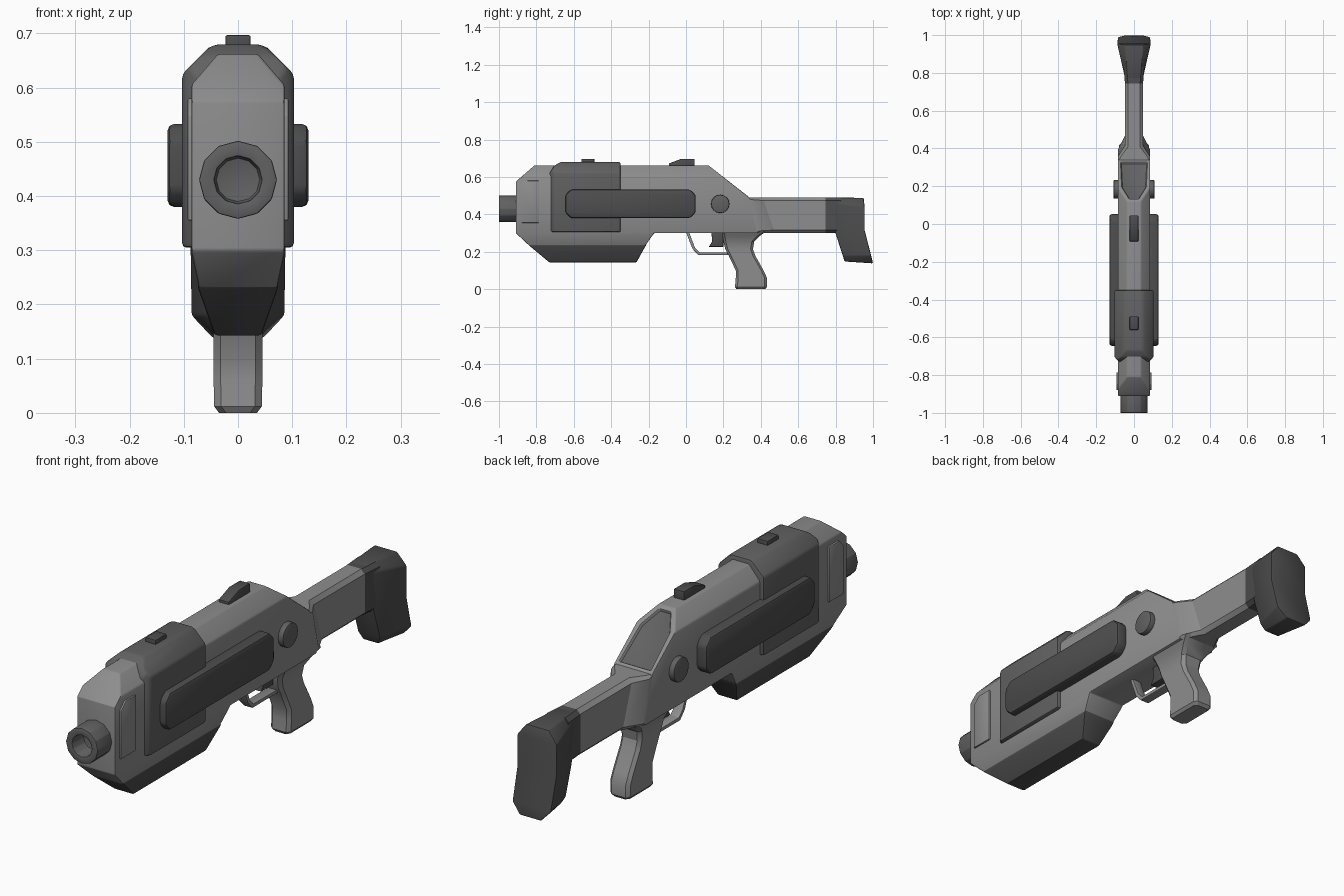
import bpy, bmesh, math
from mathutils import Vector

if "Cube" in bpy.data.objects:
    bpy.data.objects.remove(bpy.data.objects["Cube"])


def grey(name, v):
    m = bpy.data.materials.new(name)
    m.diffuse_color = (v, v, v, 1)
    m.use_nodes = True
    m.node_tree.nodes["Principled BSDF"].inputs["Base Color"].default_value = m.diffuse_color
    return m


LIGHT, MID, DARK = grey("light_grey", 0.27), grey("mid_grey", 0.12), grey("dark_grey", 0.075)


def finish(name, bm, mats, bevel=0.006, seg=2):
    bmesh.ops.recalc_face_normals(bm, faces=bm.faces)
    if bevel:
        sharp = [e for e in bm.edges if e.is_manifold and e.calc_face_angle(0) > 0.4]
        bmesh.ops.bevel(bm, geom=sharp, offset=bevel, segments=seg, profile=0.5,
                        affect='EDGES', clamp_overlap=True, material=-1)
    me = bpy.data.meshes.new(name)
    bm.to_mesh(me)
    bm.free()
    for m in mats:
        me.materials.append(m)
    ob = bpy.data.objects.new(name, me)
    bpy.context.collection.objects.link(ob)
    bpy.ops.object.select_all(action='DESELECT')
    ob.select_set(True)
    bpy.context.view_layer.objects.active = ob
    bpy.ops.object.shade_smooth_by_angle(angle=math.radians(28))
    return ob


def loft_bm(rings):
    bm = bmesh.new()
    rows = [[bm.verts.new(p) for p in r] for r in rings]
    n = len(rows[0])
    for a, b in zip(rows, rows[1:]):
        for i in range(n):
            bm.faces.new((a[i], a[(i + 1) % n], b[(i + 1) % n], b[i]))
    bm.faces.new(rows[0])
    bm.faces.new(rows[-1])
    return bm


def slab_bm(profile, x0, x1, cuts=()):
    """Side profile (y, z) extruded across x, trimmed by mirrored planes."""
    bm = loft_bm([[(x, y, z) for y, z in profile] for x in (x0, x1)])
    for co, no in cuts:
        for s in (1, -1):
            bmesh.ops.bisect_plane(bm, geom=bm.verts[:] + bm.edges[:] + bm.faces[:], dist=1e-5,
                                   plane_co=(co[0] * s, co[1], co[2]),
                                   plane_no=Vector((no[0] * s, no[1], no[2])).normalized(),
                                   clear_outer=True)
            bmesh.ops.holes_fill(bm, edges=[e for e in bm.edges if e.is_boundary], sides=0)
    return bm


def slab(name, profile, w, mat, cuts=(), bevel=0.006):
    return finish(name, slab_bm(profile, -w, w, cuts), [mat], bevel)


def pair(name, profile, x0, x1, mat, bevel=0.006):
    for side, s in (("left", -1), ("right", 1)):
        finish(f"{name}_{side}", slab_bm(profile, x0 * s, x1 * s), [mat], bevel)


def octo(y0, y1, z0, z1, c):
    return [(y0 + c, z0), (y1 - c, z0), (y1, z0 + c), (y1, z1 - c),
            (y1 - c, z1), (y0 + c, z1), (y0, z1 - c), (y0, z0 + c)]


def box(y0, y1, z0, z1):
    return [(y0, z0), (y1, z0), (y1, z1), (y0, z1)]


# Receiver body with chamfered top and bottom edges
body = slab_bm([(-0.91, 0.30), (-0.91, 0.575), (-0.81, 0.662), (0.12, 0.662), (0.34, 0.49),
                (0.385, 0.30), (-0.17, 0.30), (-0.22, 0.23), (-0.835, 0.23)], -0.086, 0.086,
               [((0.086, 0, 0.605), (0.05, 0, 0.043)), ((0.086, 0, 0.295), (0.06, 0, -0.013))])
bmesh.ops.recalc_face_normals(body, faces=body.faces)
# Recessed dark panel on the rear slope
slope = [f for f in body.faces if f.normal.y > 0.3 and f.normal.z > 0.5 and abs(f.normal.x) < 0.1]
bmesh.ops.inset_individual(body, faces=slope, thickness=0.022, depth=0)
bmesh.ops.inset_individual(body, faces=slope, thickness=0.003, depth=-0.012)
for f in slope:
    f.material_index = 1
finish("receiver_body", body, [LIGHT, MID], 0.005)

# Handguard cover over the front half
slab("handguard_cover", [(-0.73, 0.305), (-0.73, 0.62), (-0.705, 0.66), (-0.67, 0.68),
                         (-0.35, 0.68), (-0.35, 0.305)], 0.103, MID,
     [((0.103, 0, 0.625), (0.05, 0, 0.05)), ((0.06, 0, 0.671), (0.009, 0, 0.02)),
      ((0.103, -0.705, 0), (1, -1, 0))], 0.008)

# Lower forend, tapering downwards
finish("lower_forend", loft_bm([
    [(-w, y0, z), (w, y0, z), (w, y1, z), (-w, y1, z)]
    for z, y0, y1, w in ((0.24, -0.845, -0.21, 0.075), (0.228, -0.832, -0.218, 0.073),
                         (0.143, -0.73, -0.265, 0.043))]), [DARK], 0.005)

# Side panels, nose plates and pivot buttons
pair("side_panel", octo(-0.645, 0.052, 0.38, 0.533, 0.03), 0.07, 0.13, DARK, 0.012)
pair("nose_plate", [(-0.88, 0.355), (-0.785, 0.355), (-0.785, 0.58), (-0.85, 0.58), (-0.88, 0.55)],
     0.07, 0.093, LIGHT, 0.003)
pair("pivot_button", [(0.183 + 0.049 * math.cos(i * math.tau / 16),
                       0.456 + 0.049 * math.sin(i * math.tau / 16)) for i in range(16)],
     0.07, 0.108, MID, 0.004)

# Hollow barrel
finish("barrel", loft_bm([
    [(r * math.sin(i * math.tau / 12), y, 0.43 + r * math.cos(i * math.tau / 12)) for i in range(12)]
    for y, r in ((-0.88, 0.072), (-1.0, 0.072), (-1.0, 0.044), (-0.93, 0.041))]), [MID], 0.003)

# Sights
slab("front_sight", box(-0.56, -0.49, 0.66, 0.697), 0.023, DARK, bevel=0.003)
slab("rear_sight", [(-0.092, 0.65), (-0.092, 0.672), (-0.025, 0.697), (0.045, 0.697), (0.045, 0.65)],
     0.023, DARK, bevel=0.003)


# Stock neck: octagonal sections, slanted where it narrows
def section(ytop, ybot, w, c, z0=0.30, z1=0.49):
    pts = [(w, z0 + c), (w, z1 - c), (w - c, z1), (-w + c, z1),
           (-w, z1 - c), (-w, z0 + c), (-w + c, z0), (w - c, z0)]
    return [(x, ytop + (ybot - ytop) * (z1 - z) / (z1 - z0), z) for x, z in pts]


finish("stock_neck", loft_bm([section(0.33, 0.375, 0.086, 0.006), section(0.355, 0.40, 0.084, 0.012),
                              section(0.41, 0.475, 0.047, 0.016), section(0.745, 0.745, 0.047, 0.016)]),
       [LIGHT], 0)
finish("stock_collar", loft_bm([section(0.745, 0.745, 0.048, 0.016),
                                section(0.83, 0.83, 0.055, 0.016)]), [DARK], 0)

# Shoulder butt: flares towards the back
finish("shoulder_butt", loft_bm([
    [(-wf, yf, zf), (wf, yf, zf), (wb, yb, zb), (-wb, yb, zb)]
    for yf, zf, wf, yb, zb, wb in ((0.77, 0.491, 0.033, 0.95, 0.488, 0.05),
                                   (0.77, 0.465, 0.047, 0.955, 0.44, 0.089),
                                   (0.80, 0.297, 0.05, 0.955, 0.315, 0.089),
                                   (0.838, 0.18, 0.05, 0.99, 0.18, 0.087),
                                   (0.848, 0.148, 0.034, 1.0, 0.138, 0.047))]), [DARK], 0.006)

# Pistol grip, flared at the top and bevelled along its corners
rows = ((0.31, 0.19, 0.43, 0.08), (0.285, 0.195, 0.395, 0.065), (0.255, 0.2, 0.365, 0.05),
        (0.215, 0.21, 0.358, 0.045), (0.18, 0.228, 0.37, 0.045), (0.10, 0.266, 0.415, 0.045),
        (0.06, 0.266, 0.433, 0.045), (0.012, 0.262, 0.433, 0.044), (0.0, 0.27, 0.423, 0.035))
c = 0.013
finish("pistol_grip", loft_bm([
    [(-w + c, a, z), (w - c, a, z), (w, a + c, z), (w, b - c, z),
     (w - c, b, z), (-w + c, b, z), (-w, b - c, z), (-w, a + c, z)]
    for z, a, b, w in rows]), [LIGHT], 0)

# Trigger and its guard
slab("trigger", [(0.135, 0.31), (0.14, 0.255), (0.122, 0.226), (0.20, 0.226), (0.20, 0.31)],
     0.018, DARK, bevel=0.003)
slab("trigger_guard", [(0.0, 0.305), (0.035, 0.215), (0.065, 0.183), (0.235, 0.183), (0.235, 0.197),
                       (0.072, 0.197), (0.048, 0.222), (0.016, 0.305)], 0.02, LIGHT, bevel=0.002)
